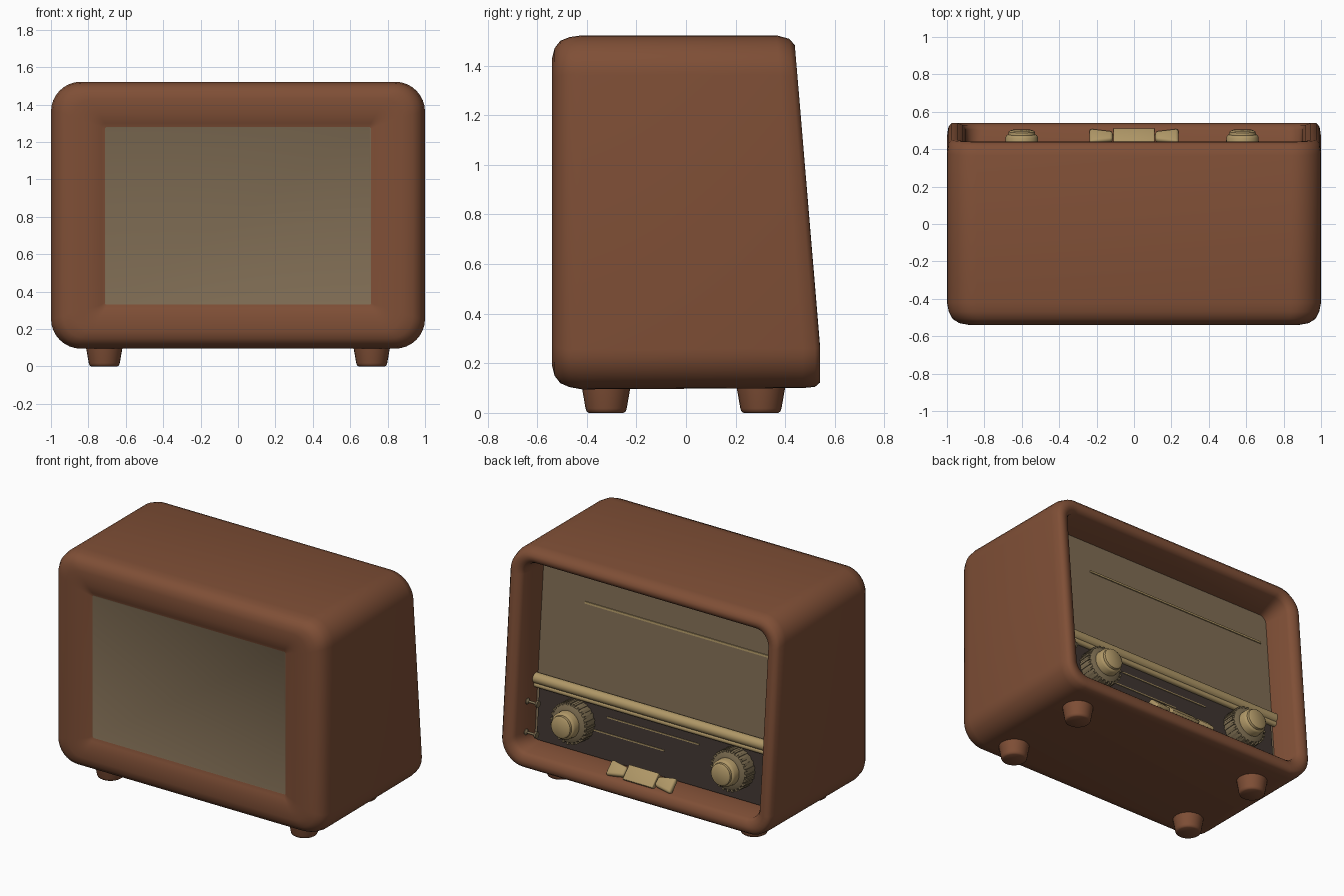
import bpy, bmesh, math
from mathutils import Vector, Matrix

cube = bpy.data.objects.get("Cube")
if cube:
    bpy.data.objects.remove(cube, do_unlink=True)


def material(name, rgb):
    m = bpy.data.materials.new(name)
    m.use_nodes = True
    m.diffuse_color = (*rgb, 1)
    m.node_tree.nodes["Principled BSDF"].inputs["Base Color"].default_value = (*rgb, 1)
    return m


WOOD = material("brown_wood", (0.213, 0.078, 0.037))
CLOTH = material("speaker_cloth", (0.215, 0.153, 0.089))
GOLD = material("brass", (0.43, 0.31, 0.135))
AGED = material("aged_brass", (0.20, 0.15, 0.08))
DARK = material("dark_dial", (0.05, 0.036, 0.03))

LEAN = 0.086          # backward lean of the control face
DEPTH = 0.215         # depth of the recess behind that face
TILT = Matrix.Rotation(math.atan(LEAN), 4, "X")


def face_y(z):
    return min(0.54, 0.566 - LEAN * z)


def finish(name, bm, mats, angle=40):
    bmesh.ops.recalc_face_normals(bm, faces=bm.faces)
    me = bpy.data.meshes.new(name)
    bm.to_mesh(me)
    bm.free()
    for m in mats:
        me.materials.append(m)
    ob = bpy.data.objects.new(name, me)
    bpy.context.collection.objects.link(ob)
    bpy.ops.object.select_all(action="DESELECT")
    ob.select_set(True)
    bpy.context.view_layer.objects.active = ob
    bpy.ops.object.shade_smooth_by_angle(angle=math.radians(angle))
    return ob


def box(name, loc, size, mat, rot=TILT, bevel=0, narrow_side=0):
    bm = bmesh.new()
    bmesh.ops.create_cube(bm, size=1)
    bmesh.ops.scale(bm, vec=size, verts=bm.verts)
    for v in bm.verts:
        if v.co.x * narrow_side > 0:
            v.co.y *= 0.6
    if bevel:
        bmesh.ops.bevel(bm, geom=bm.edges[:], offset=bevel, segments=3,
                        profile=0.5, affect="EDGES")
    bmesh.ops.transform(bm, matrix=Matrix.Translation(loc) @ rot, verts=bm.verts)
    return finish(name, bm, [mat])


def lathe(name, profile, matrix, mats, sides=32, mat_rule=None):
    """Spin (radius, height) points around local z."""
    bm = bmesh.new()
    rings = [[bm.verts.new((r * math.cos(a), r * math.sin(a), h))
              for a in (2 * math.pi * i / sides for i in range(sides))]
             for r, h in profile]
    for k, (a, b) in enumerate(zip(rings, rings[1:])):
        for i in range(sides):
            j = (i + 1) % sides
            f = bm.faces.new((a[i], a[j], b[j], b[i]))
            f.material_index = mat_rule(k) if mat_rule else 0
    bm.faces.new(rings[0])
    bm.faces.new(rings[-1])
    bmesh.ops.transform(bm, matrix=matrix, verts=bm.verts)
    return finish(name, bm, mats)


def rounded_ring(bm, half, low, high, radius, y, follows_face):
    """Rounded rectangle in xz; y is absolute or measured from the leaning face."""
    verts, steps = [], 8
    corners = ((1, high, -1), (-1, high, -1), (-1, low, 1), (1, low, 1))
    for q, (sx, z0, sz) in enumerate(corners):
        for i in range(steps + 1):
            a = math.pi / 2 * (q + i / steps)
            x = sx * (half - radius) + radius * math.cos(a)
            z = z0 + sz * radius + radius * math.sin(a)
            verts.append(bm.verts.new((x, face_y(z) + y if follows_face else y, z)))
    return verts


# Cabinet: one skin from the cloth panel, round the outside, into the dial recess
SECTIONS = (
    (0.712, 0.33, 1.28, 0.012, -0.515, False),
    (0.73, 0.31, 1.30, 0.02, -0.525, False),
    (0.79, 0.265, 1.35, 0.05, -0.536, False),
    (0.88, 0.19, 1.43, 0.10, -0.54, False),
    (0.935, 0.15, 1.47, 0.12, -0.53, False),
    (0.97, 0.12, 1.50, 0.14, -0.507, False),
    (0.99, 0.104, 1.515, 0.15, -0.47, False),
    (1.0, 0.095, 1.522, 0.16, -0.42, False),
    (1.0, 0.10, 1.522, 0.16, -0.07, True),
    (0.992, 0.105, 1.508, 0.155, -0.02, True),
    (0.975, 0.122, 1.483, 0.14, 0.0, True),
    (0.945, 0.155, 1.46, 0.12, 0.0, True),
    (0.915, 0.185, 1.437, 0.10, -0.012, True),
    (0.90, 0.203, 1.425, 0.09, -0.035, True),
    (0.885, 0.205, 1.385, 0.05, -DEPTH, True),
)
bm = bmesh.new()
rings = [rounded_ring(bm, *s) for s in SECTIONS]
for a, b in zip(rings, rings[1:]):
    for i in range(len(a)):
        j = (i + 1) % len(a)
        bm.faces.new((a[i], a[j], b[j], b[i]))
for ring in (rings[0], rings[-1]):
    bm.faces.new(ring).material_index = 1
finish("cabinet", bm, [WOOD, CLOTH], 50)

# Feet
foot_profile = ((0.07, 0.0), (0.079, 0.006), (0.083, 0.018), (0.1, 0.115))
for side, sx in (("left", 1), ("right", -1)):
    for end, y in (("front", -0.322), ("back", 0.302)):
        lathe(f"{end}_{side}_foot", foot_profile,
              Matrix.Translation((sx * 0.715, y, 0)), [WOOD], 24)

# Dial plate with thin scale lines, and a thin trim on the cloth
box("dial_plate", (0, face_y(0.4) - DEPTH + 0.002, 0.4), (1.73, 0.008, 0.38), DARK)
for x, z, w in ((0.02, 0.485, 0.68), (0.19, 0.38, 0.52)):
    box("scale_line", (x, face_y(z) - DEPTH + 0.008, z), (w, 0.006, 0.008), GOLD)
box("cloth_trim", (-0.13, face_y(1.17) - DEPTH + 0.001, 1.17), (1.4, 0.009, 0.014), GOLD)

# Brass rail between cloth and dial
to_x = Matrix.Rotation(math.pi / 2, 4, "Y")
for z, r in ((0.61, 0.034), (0.568, 0.018)):
    lathe("rail", ((r, -0.885), (r, 0.885)),
          Matrix.Translation((0, face_y(z) - DEPTH + 0.02, z)) @ to_x, [GOLD], 20)

# Tuning knobs: deep ribbed skirt and smooth cap
knob_profile = ((0.13, 0.0), (0.13, 0.07), (0.12, 0.095), (0.10, 0.105), (0.088, 0.107),
                (0.086, 0.15), (0.08, 0.16), (0.072, 0.163), (0.07, 0.178), (0.058, 0.186))
outward = TILT @ Matrix.Rotation(-math.pi / 2, 4, "X")
for side, x in (("left", 0.58), ("right", -0.60)):
    centre = Vector((x, face_y(0.41) - DEPTH, 0.41))
    lathe(f"{side}_knob", knob_profile, Matrix.Translation(centre) @ outward,
          [GOLD, AGED], 36, lambda k: 1 if k < 4 else 0)
    for i in range(24):
        a = 2 * math.pi * i / 24
        rim = Vector((0.127 * math.cos(a), 0.127 * math.sin(a), 0.05))
        box(f"{side}_knob_rib", centre + outward.to_3x3() @ rim, (0.014, 0.016, 0.09), AGED,
            outward @ Matrix.Rotation(a, 4, "Z"))

# Push buttons leaning on the sill
sill = Matrix.Rotation(math.radians(-45), 4, "X")
box("middle_button", (0, 0.465, 0.238), (0.22, 0.10, 0.04), GOLD, sill, 0.006)
for side, sx in (("left", 1), ("right", -1)):
    box(f"{side}_button", (sx * 0.176, 0.465, 0.238), (0.125, 0.105, 0.04), GOLD,
        sill, 0.016, -sx)

# Small pegs on the left inner wall
peg_profile = ((0.022, 0.0), (0.022, 0.012), (0.008, 0.018), (0.008, 0.07),
               (0.02, 0.08), (0.02, 0.095))
for z in (0.28, 0.48):
    lathe("side_peg", peg_profile,
          Matrix.Translation((0.81, face_y(z) - 0.13, z)) @ to_x, [AGED], 12)
